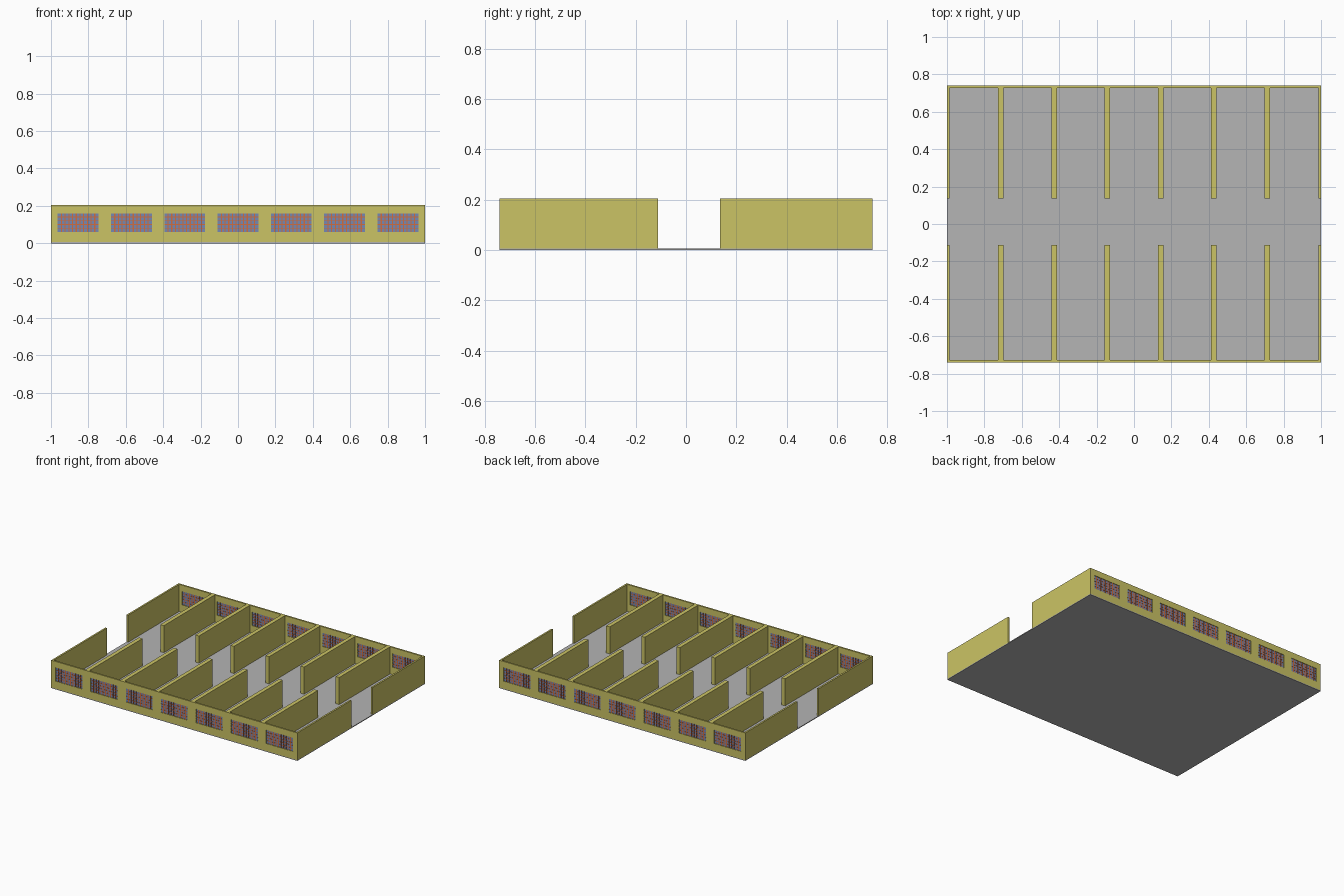
import bpy, bmesh
from mathutils import Matrix

if "Cube" in bpy.data.objects:
    bpy.data.objects.remove(bpy.data.objects["Cube"])

HX, HY, TOP = 1.0, 0.74, 0.205      # half sizes and wall height
FLOOR, WALL = 0.006, 0.0125         # floor and wall thickness
PITCH, HALF_WIN = 0.285, 0.109      # room spacing, half window width
Z0, Z1 = 0.06, 0.16                 # window sill and head
GAP_FRONT, GAP_BACK = -0.112, 0.136  # corridor edges
centres = [k * PITCH for k in range(-3, 4)]


def material(name, rgb):
    m = bpy.data.materials.new(name)
    m.diffuse_color = (*rgb, 1)
    m.use_nodes = True
    m.node_tree.nodes["Principled BSDF"].inputs["Base Color"].default_value = m.diffuse_color
    return m


yellow = material("wall_yellow", (0.60, 0.55, 0.13))
grey = material("floor_grey", (0.46, 0.46, 0.46))
blue = material("pane_blue", (0.18, 0.25, 0.45))
orange = material("grille_orange", (0.62, 0.15, 0.05))


def finish(name, bm, mat):
    mesh = bpy.data.meshes.new(name)
    bm.to_mesh(mesh)
    bm.free()
    mesh.materials.append(mat)
    ob = bpy.data.objects.new(name, mesh)
    bpy.context.collection.objects.link(ob)
    return ob


def add_box(bm, x0, x1, y0, y1, z0, z1):
    m = Matrix.Translation(((x0 + x1) / 2, (y0 + y1) / 2, (z0 + z1) / 2))
    bmesh.ops.create_cube(bm, size=1, matrix=m @ Matrix.Diagonal((x1 - x0, y1 - y0, z1 - z0, 1)))


def box(name, mat, *dims):
    bm = bmesh.new()
    add_box(bm, *dims)
    return finish(name, bm, mat)


# Floor slab
box("floor", grey, -HX, HX, -HY, HY, 0, FLOOR)

# Long walls: a sheet with window cells left out, then thickened
xs = [-HX] + [c + s * HALF_WIN for c in centres for s in (-1, 1)] + [HX]
zs = [FLOOR, Z0, Z1, TOP]
for side, sign in (("front", -1), ("back", 1)):
    y = sign * (HY - WALL / 2)
    bm = bmesh.new()
    grid = [[bm.verts.new((x, y, z)) for z in zs] for x in xs]
    for i in range(len(xs) - 1):
        for j in range(3):
            if j == 1 and i % 2 == 1:
                continue
            bm.faces.new((grid[i][j], grid[i + 1][j], grid[i + 1][j + 1], grid[i][j + 1]))
    wall = finish(side + "_wall", bm, yellow)
    mod = wall.modifiers.new("thickness", 'SOLIDIFY')
    mod.thickness, mod.offset = WALL, 0

    # Window panes and grilles
    panes, bars = bmesh.new(), bmesh.new()
    for c in centres:
        l, r = c - HALF_WIN, c + HALF_WIN
        add_box(panes, l, r, y - 0.002, y + 0.002, Z0, Z1)
        for k in range(1, 11):
            x = l + (r - l) * k / 11
            add_box(bars, x - 0.003, x + 0.003, y - 0.004, y + 0.004, Z0, Z1)
        for k in range(1, 5):
            z = Z0 + (Z1 - Z0) * k / 5
            add_box(bars, l, r, y - 0.0035, y + 0.0035, z - 0.002, z + 0.002)
    finish(side + "_window_panes", panes, blue)
    finish(side + "_window_grilles", bars, orange)

    # End walls and room partitions, stopping at the corridor
    ends = (-HY + WALL, GAP_FRONT) if sign < 0 else (GAP_BACK, HY - WALL)
    for name, x0 in (("left", -HX), ("right", HX - WALL)):
        box(f"{side}_{name}_end_wall", yellow, x0, x0 + WALL, *ends, FLOOR, TOP)
    for k in range(6):
        x = (k - 2.5) * PITCH
        box(f"{side}_partition_{k + 1}", yellow, x - 0.0145, x + 0.0145, *ends, FLOOR, TOP)
